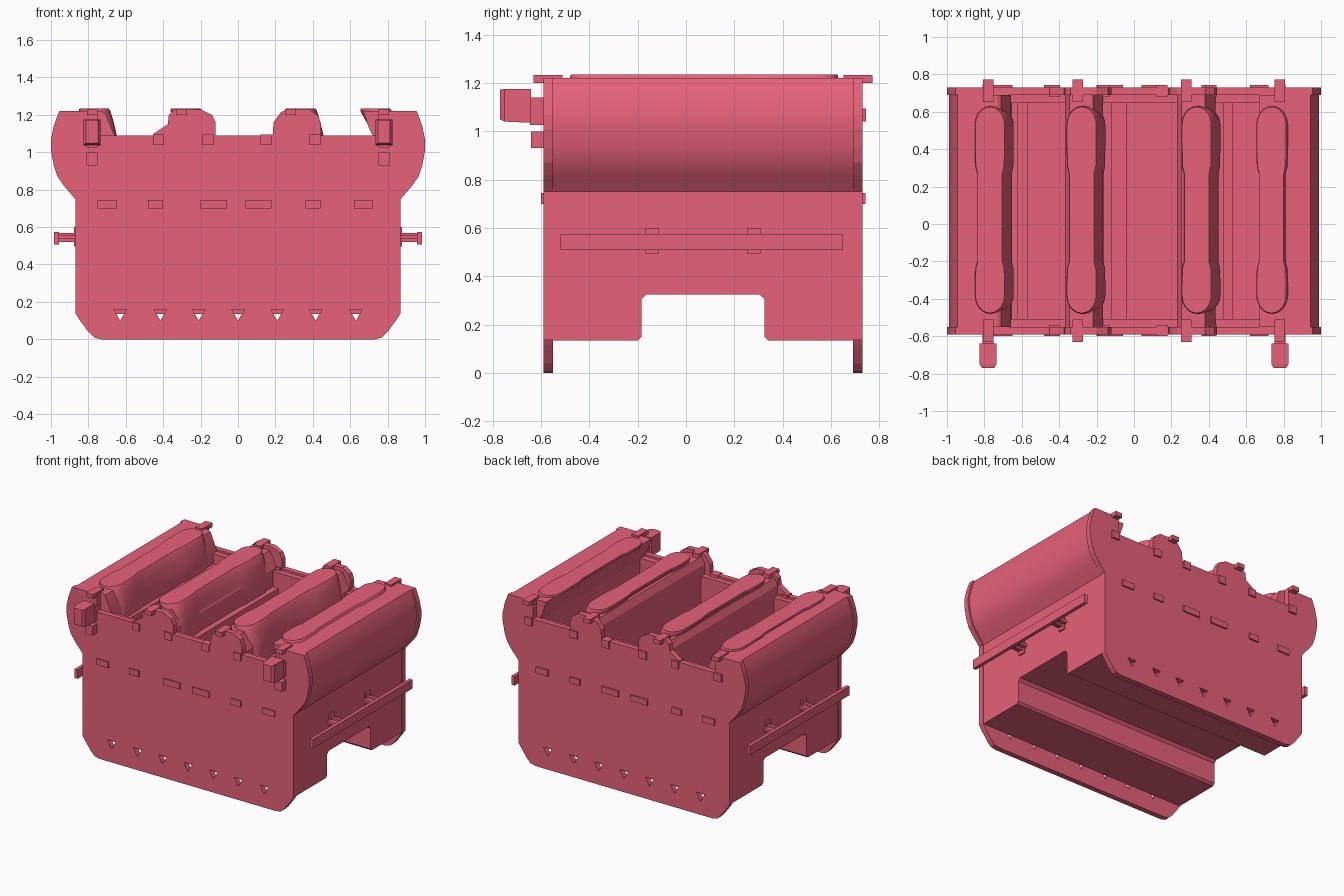
import bpy, bmesh, math

if "Cube" in bpy.data.objects:
    bpy.data.objects.remove(bpy.data.objects["Cube"])

mat = bpy.data.materials.new("rose")
mat.diffuse_color = (0.80, 0.12, 0.19, 1)
mat.use_nodes = True
mat.node_tree.nodes["Principled BSDF"].inputs["Base Color"].default_value = mat.diffuse_color


def finish(name, bm, smooth=0):
    bmesh.ops.recalc_face_normals(bm, faces=bm.faces[:])
    me = bpy.data.meshes.new(name)
    bm.to_mesh(me)
    bm.free()
    me.materials.append(mat)
    ob = bpy.data.objects.new(name, me)
    bpy.context.collection.objects.link(ob)
    if smooth:
        bpy.ops.object.select_all(action='DESELECT')
        ob.select_set(True)
        bpy.context.view_layer.objects.active = ob
        bpy.ops.object.shade_smooth_by_angle(angle=math.radians(smooth))
    return ob


def loft(bm, rings):
    vs = [[bm.verts.new(p) for p in r] for r in rings]
    n = len(vs[0])
    for a, b in zip(vs, vs[1:]):
        for i in range(n):
            j = (i + 1) % n
            bm.faces.new((a[i], a[j], b[j], b[i]))
    bm.faces.new(vs[0])
    bm.faces.new(vs[-1])


def along_y(bm, prof, y0, y1):
    loft(bm, [[(x, y, z) for x, z in prof] for y in (y0, y1)])


def along_x(bm, prof, x0, x1):
    loft(bm, [[(x, y, z) for y, z in prof] for x in (x0, x1)])


def box(bm, x0, x1, y0, y1, z0, z1):
    along_y(bm, [(x0, z0), (x1, z0), (x1, z1), (x0, z1)], y0, y1)


def boxes(name, items):
    bm = bmesh.new()
    for it in items:
        box(bm, *it)
    return finish(name, bm)


# Rounded shoulder outline shared by the end plates and the body
shoulder = [(.87, .75), (.93, .82), (.965, .87), (.985, .93), (1, 1.01),
            (1, 1.07), (.985, 1.14), (.96, 1.21), (.955, 1.22)]

# End plates with two raised humps on the top edge
right_half = [(.73, 0), (.77, .01), (.80, .04), (.855, .115), (.87, .14)] + shoulder
hump_r = [(.445, 1.09), (.445, 1.15), (.43, 1.195), (.38, 1.23), (.27, 1.23),
          (.23, 1.215), (.19, 1.16), (.185, 1.09)]
hump_l = [(-.12, 1.09), (-.12, 1.16), (-.14, 1.20), (-.20, 1.23), (-.34, 1.23),
          (-.37, 1.20), (-.375, 1.15), (-.45, 1.10), (-.455, 1.09)]
plate = (right_half + [(.75, 1.22), (.75, 1.09)] + hump_r + hump_l
         + [(-.75, 1.09), (-.75, 1.22)] + [(-x, z) for x, z in reversed(right_half)])

# Row of small triangular drain holes through both plates
bm = bmesh.new()
for x in (-.63, -.415, -.21, 0, .21, .415, .63):
    along_y(bm, [(x - .035, .16), (x + .035, .16), (x, .10)], -.8, .9)
cutter = finish("hole_cutter", bm)
cutter.hide_render = True
cutter.hide_set(True)

for name, y0, y1 in (("front_plate", -.59, -.55), ("back_plate", .69, .73)):
    bm = bmesh.new()
    along_y(bm, plate, y0, y1)
    ob = finish(name, bm)
    mod = ob.modifiers.new("holes", 'BOOLEAN')
    mod.object = cutter
    mod.solver = 'EXACT'

# Lower body with the channel passing underneath
bm = bmesh.new()
along_x(bm, [(-.55, .135), (-.20, .135), (-.185, .15), (-.185, .305), (-.165, .325),
             (.305, .325), (.325, .305), (.325, .15), (.34, .135), (.69, .135),
             (.69, .40), (-.55, .40)], -.865, .865)
finish("lower_body", bm)

# Upper body: shoulders, two dividers and three open wells in one section
sh = [(x - .012 if x > .9 else .865, z) for x, z in shoulder]


def divider(dx):
    pts = [(-.12, .80), (-.12, .96), (-.165, .96), (-.165, 1.09), (-.22, 1.20),
           (-.345, 1.20), (-.37, 1.15), (-.37, .73)]
    return [(x + dx, z) for x, z in pts]


body = ([(.865, .40)] + sh + [(.67, 1.22), (.70, 1.13), (.735, 1.06), (.74, .73),
        (.53, .73), (.53, .80)] + divider(.60) + [(-.04, .73), (-.04, .80)]
        + divider(0) + [(-.57, .73), (-.57, .80), (-.62, .80), (-.62, 1.0),
        (-.655, 1.0), (-.66, 1.09), (-.71, 1.21), (-.73, 1.22)]
        + [(-x, z) for x, z in reversed(sh)] + [(-.865, .40)])
bm = bmesh.new()
along_y(bm, body, -.55, .69)
finish("upper_body", bm, 25)

# Inner linings at both ends of the wells
boxes("well_linings", [(-.75, .75, y, y + .045, .70, 1.075) for y in (-.552, .647)])


# Long leaning pads: a waisted capsule outline lofted downwards
def pad_ring(cx, z, hw, inset):
    side = [(-.33, 1), (-.24, .97), (-.20, .84), (.27, .84), (.31, .97), (.44, 1)]
    y0, y1 = -.48 + inset, .63 - inset
    right = [(hw * f, y) for y, f in side]
    top = [(hw * math.cos(a), .53 + (y1 - .53) * math.sin(a))
           for a in [math.pi * i / 10 for i in range(11)]]
    bot = [(-x, -.38 + (y - .53) / (y1 - .53) * (y0 + .38)) for x, y in top]
    left = [(-x, y) for x, y in reversed(right)]
    return [(cx + x, y, z) for x, y in right + top + left + bot]


for i, cx in enumerate((-.77, -.28, .335, .735)):
    bm = bmesh.new()
    loft(bm, [pad_ring(cx + dx, z, hw, ins) for dx, z, hw, ins in
              ((0, 1.235, .078, .004), (.003, 1.222, .084, 0), (.025, 1.17, .078, 0),
               (.05, 1.11, .068, .01), (.065, 1.05, .062, .02), (.07, .92, .055, .04))])
    finish("pad_%d" % (i + 1), bm, 35)

# Pegs on the top edge, front and back
boxes("top_pegs", [(x - .028, x + .028, y, y + .12, 1.2, 1.232)
                   for x in (-.78, -.30, .28, .78) for y in (-.63, .652)])

# Small tabs through the plates: upper row, floor row and shoulder pair
tabs = []
for y0, y1 in ((-.60, -.54), (.68, .742)):
    tabs += [(x - .03, x + .03, y0, y1, 1.04, 1.095) for x in (-.425, -.16, .15, .41)]
    tabs += [(x - w, x + w, y0, y1, .70, .745) for x, w in
             ((-.70, .05), (-.44, .04), (-.13, .07), (.11, .07), (.40, .04), (.67, .05))]
tabs += [(x - .03, x + .03, .68, .745, 1.04, 1.095) for x in (-.78, .78)]
boxes("plate_tabs", tabs)
boxes("shoulder_tabs", [(x - .03, x + .03, -.64, -.55, .93, 1.0) for x in (-.78, .78)])

# Front stops: chamfered block on a peg, one each side
for s, name in ((-1, "left_stop"), (1, "right_stop")):
    c = s * .78
    bm = bmesh.new()

    def octa(y, w, z0, z1):
        return [(c - w, y, z0), (c + w, y, z0), (c + w, y, z1), (c - w, y, z1)]
    loft(bm, [octa(-.77, .032, 1.05, 1.172), octa(-.75, .046, 1.04, 1.175),
              octa(-.64, .046, 1.035, 1.175)])
    box(bm, c - .03, c + .03, -.645, -.55, 1.025, 1.14)
    finish(name, bm)

# Side rails on pairs of cross-shaped brackets
for s, name in ((-1, "left"), (1, "right")):
    def mir(x0, x1, *r):
        return (min(s * x0, s * x1), max(s * x0, s * x1)) + r
    boxes(name + "_rail", [mir(.957, .983, -.52, .65, .508, .575)])
    br = []
    for y in (-.14, .28):
        br += [mir(.86, .96, y - .045, y + .045, .535, .555),
               mir(.86, .96, y - .012, y + .012, .52, .568),
               mir(.86, .876, y - .028, y + .028, .495, .60)]
    boxes(name + "_rail_brackets", br)
